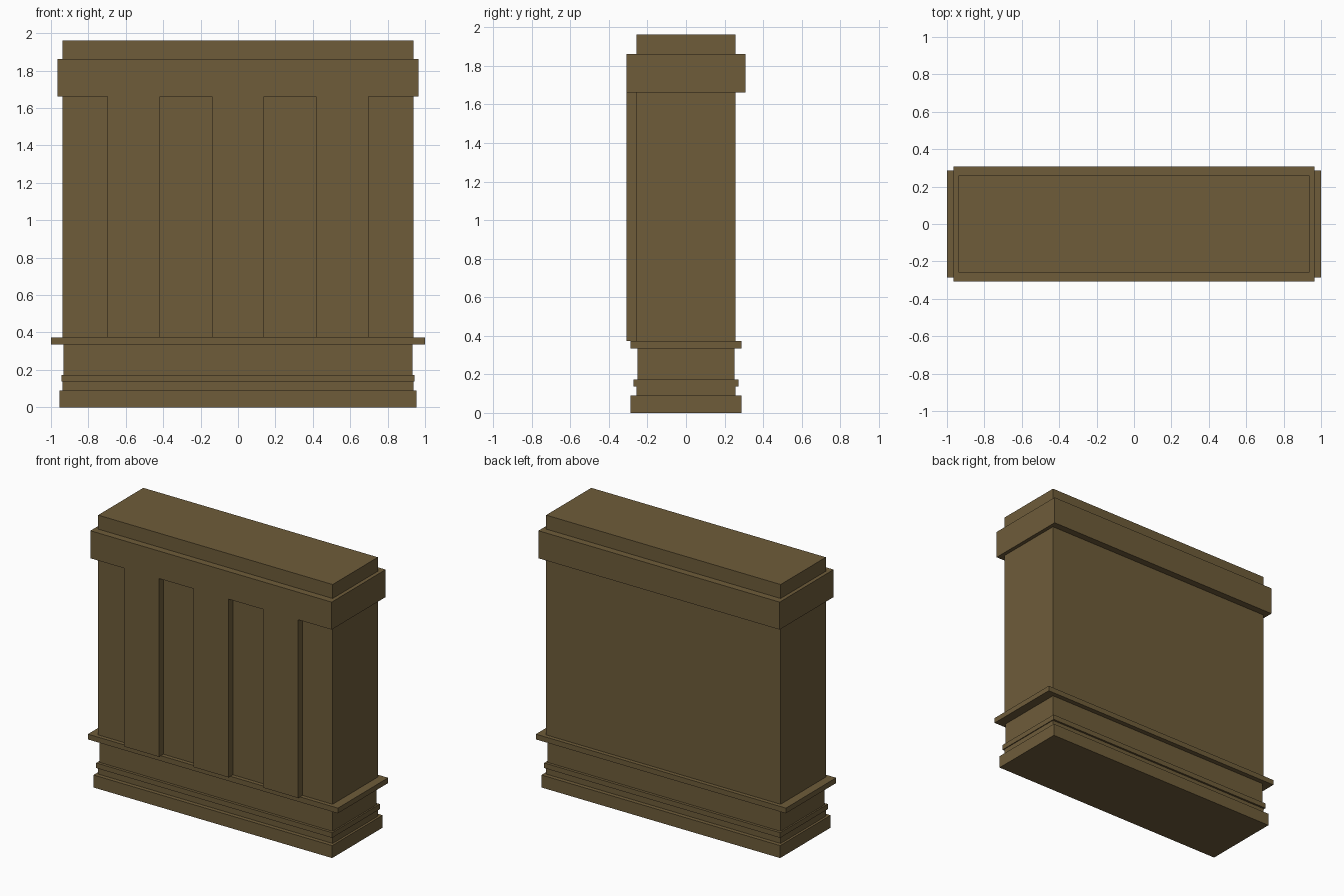
import bpy

cube = bpy.data.objects.get("Cube")
if cube:
    bpy.data.objects.remove(cube, do_unlink=True)

# Single brown finish
brown = bpy.data.materials.new("warm_brown")
brown.use_nodes = True
colour = (0.156, 0.107, 0.042, 1)
brown.diffuse_color = colour
shader = next(n for n in brown.node_tree.nodes if n.type == "BSDF_PRINCIPLED")
shader.inputs["Base Color"].default_value = colour
shader.inputs["Roughness"].default_value = 0.8


def block(name, x, y, z):
    """Box spanning the given (low, high) ranges."""
    spans = (x, y, z)
    bpy.ops.mesh.primitive_cube_add(size=1, location=[(a + b) / 2 for a, b in spans])
    obj = bpy.context.object
    obj.name = name
    obj.scale = [b - a for a, b in spans]
    bpy.ops.object.transform_apply(location=False, rotation=False, scale=True)
    obj.data.materials.append(brown)


def course(name, half_x, half_y, low, high):
    """Centred horizontal layer of the pedestal."""
    block(name, (-half_x, half_x), (-half_y, half_y), (low, high))


# Stepped base
course("base_plinth", 0.955, 0.288, 0, 0.09)
course("base_neck", 0.938, 0.258, 0.09, 0.137)
course("base_moulding", 0.944, 0.272, 0.137, 0.174)
course("base_band", 0.933, 0.252, 0.174, 0.335)
course("base_ledge", 1.0, 0.287, 0.335, 0.373)

# Shaft, cornice and top
course("shaft", 0.938, 0.258, 0.373, 1.662)
course("cornice", 0.965, 0.308, 1.662, 1.861)
course("top_block", 0.938, 0.258, 1.861, 1.962)

# Raised front pilasters, flush with the cornice
for side, centre in (("right", -0.557), ("middle", 0), ("left", 0.557)):
    block("pilaster_" + side, (centre - 0.14, centre + 0.14),
          (-0.308, -0.258), (0.373, 1.662))
